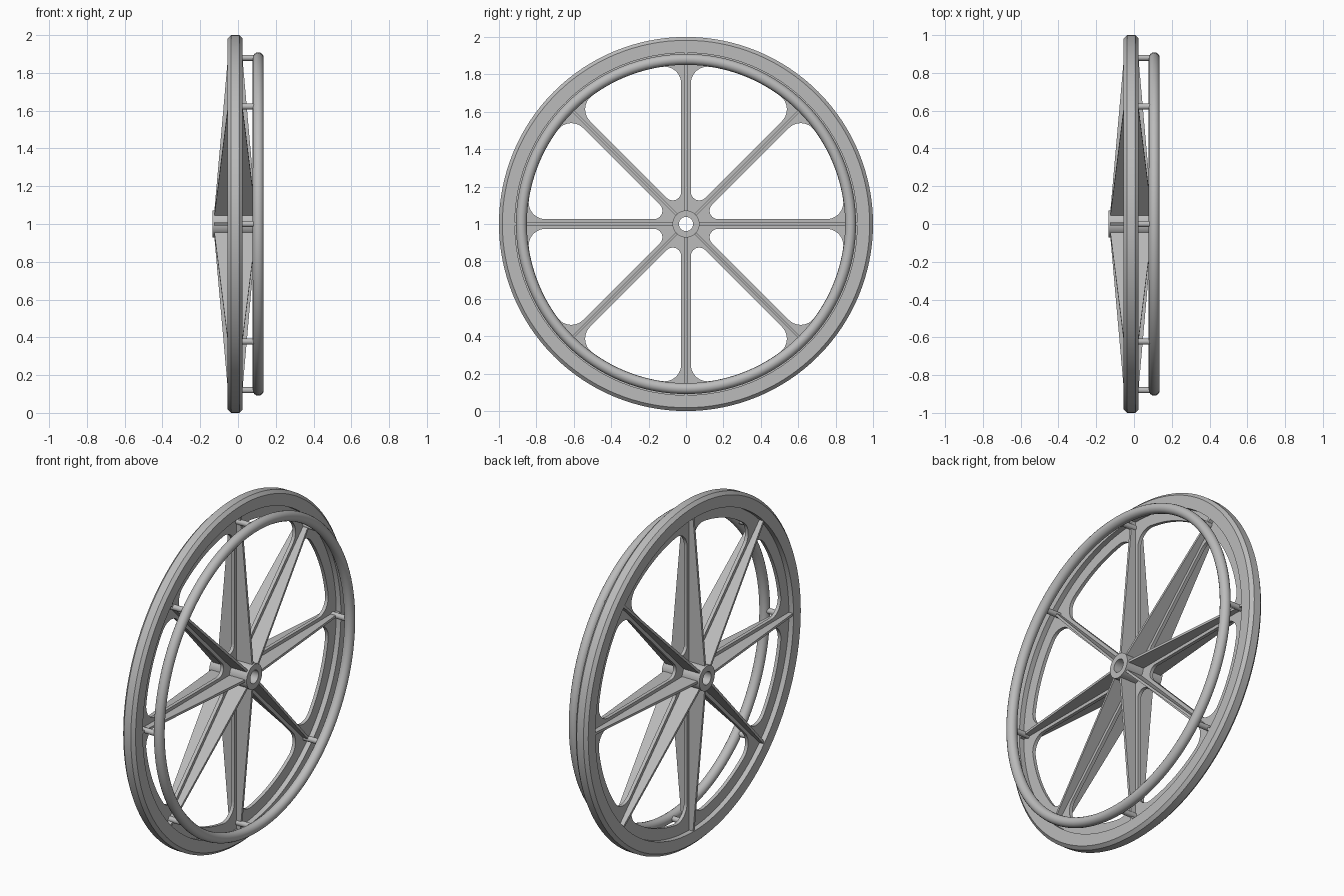
import bpy, bmesh
from math import sin, cos, tan, pi, radians, sqrt, atan2
from mathutils import Matrix, Vector

cube = bpy.data.objects.get("Cube")
if cube:
    bpy.data.objects.remove(cube, do_unlink=True)

SPOKES = 8
STEP = 2 * pi / SPOKES
MID = -0.015            # middle plane of the tyre along the axle
AXLE = (radians(90), 0, radians(90))   # local z becomes the axle (world x)

grey = bpy.data.materials.new("plain grey")
grey.use_nodes = True
grey.diffuse_color = (0.5, 0.5, 0.5, 1)
grey.node_tree.nodes["Principled BSDF"].inputs["Base Color"].default_value = (0.5, 0.5, 0.5, 1)


def place(obj, smooth=True):
    """Stand the part on its axle, colour it and shade it."""
    obj.location = (0, 0, 1)
    obj.rotation_euler = AXLE
    obj.data.materials.clear()
    obj.data.materials.append(grey)
    bpy.ops.object.select_all(action='DESELECT')
    obj.select_set(True)
    bpy.context.view_layer.objects.active = obj
    if smooth:
        bpy.ops.object.shade_smooth_by_angle(angle=radians(30))


def add_mesh(name, bm, smooth=True):
    bmesh.ops.recalc_face_normals(bm, faces=bm.faces[:])
    mesh = bpy.data.meshes.new(name)
    bm.to_mesh(mesh)
    bm.free()
    obj = bpy.data.objects.new(name, mesh)
    bpy.context.collection.objects.link(obj)
    place(obj, smooth)


def lathe(name, profile, segments):
    """Turn a closed (radius, height) profile around the axle."""
    bm = bmesh.new()
    verts = [bm.verts.new((r, 0, z)) for r, z in profile]
    edges = [bm.edges.new((a, b)) for a, b in zip(verts, verts[1:] + verts[:1])]
    bmesh.ops.spin(bm, geom=verts + edges, axis=(0, 0, 1), cent=(0, 0, 0),
                   angle=2 * pi, steps=segments)
    bmesh.ops.remove_doubles(bm, verts=bm.verts[:], dist=1e-4)
    add_mesh(name, bm)


def arc(cx, cy, radius, start, end, count):
    return [(cx + radius * cos(start + (end - start) * i / count),
             cy + radius * sin(start + (end - start) * i / count))
            for i in range(count + 1)]


# Tyre with chamfered outer corners
half, ch = 0.04, 0.018
lathe("tyre", [(0.915, MID - half), (1 - ch, MID - half), (1, MID - half + ch),
               (1, MID + half - ch), (1 - ch, MID + half), (0.915, MID + half)], 128)

# Hollow hub
lathe("hub", [(0.038, -0.136), (0.072, -0.136), (0.072, 0.106), (0.038, 0.106)], 48)

# Hand rim
lathe("hand_rim", arc(0.88, 0.107, 0.029, 0, 2 * pi * 15 / 16, 15), 128)


# Thin web plate: disc with eight rounded openings between the spokes
def opening():
    """Outline of one opening, symmetric about the local x axis."""
    side, inner, corner, outer = 0.026, 0.045, 0.09, 0.85
    h = STEP / 2
    pts = arc((side + inner) / sin(h), 0, inner, 1.5 * pi - h, pi / 2 + h, 12)
    along = sqrt((outer - corner) ** 2 - (side + corner) ** 2)
    # corner centre, measured from the upper spoke line
    centre = Matrix.Rotation(h, 2) @ Vector((along, -(side + corner)))
    a = atan2(centre.y, centre.x)
    pts += arc(centre.x, centre.y, corner, h + pi / 2, a, 12)
    pts += arc(0, 0, outer, a, -a, 16)[1:-1]
    pts += arc(centre.x, -centre.y, corner, -a, -h - pi / 2, 12)
    return pts


def add_loop(curve, points):
    spline = curve.splines.new('POLY')
    spline.points.add(len(points) - 1)
    for p, (x, y) in zip(spline.points, points):
        p.co = (x, y, 0, 1)
    spline.use_cyclic_u = True


plate = bpy.data.curves.new("web_plate", 'CURVE')
plate.dimensions = '2D'
plate.fill_mode = 'BOTH'
plate.extrude = 0.01
add_loop(plate, arc(0, 0, 0.93, 0, 2 * pi * 127 / 128, 127))
add_loop(plate, arc(0, 0, 0.06, 0, 2 * pi * 31 / 32, 31))
for i in range(SPOKES):
    turn = Matrix.Rotation((i + 0.5) * STEP, 2)
    add_loop(plate, [turn @ Vector(p) for p in opening()])
web = bpy.data.objects.new("web_plate", plate)
bpy.context.collection.objects.link(web)
bpy.ops.object.select_all(action='DESELECT')
web.select_set(True)
bpy.context.view_layer.objects.active = web
bpy.ops.object.convert(target='MESH')
web = bpy.context.view_layer.objects.active
web.data.transform(Matrix.Translation((0, 0, MID)))
place(web)

# Tapered spoke ribs, tall at the hub and low at the tyre
bm = bmesh.new()
for i in range(SPOKES):
    turn = Matrix.Rotation(i * STEP, 3, 'Z')
    outline = [(0.06, MID - 0.111), (0.92, MID - 0.035),
               (0.92, MID + 0.035), (0.06, MID + 0.111)]
    face = bm.faces.new([bm.verts.new(turn @ Vector((r, -0.007, z))) for r, z in outline])
    new = bmesh.ops.extrude_face_region(bm, geom=[face])["geom"]
    bmesh.ops.translate(bm, vec=turn @ Vector((0, 0.014, 0)),
                        verts=[v for v in new if isinstance(v, bmesh.types.BMVert)])
add_mesh("spoke_ribs", bm, smooth=False)

# Posts joining the spokes to the hand rim
bm = bmesh.new()
for i in range(SPOKES):
    spot = Matrix.Rotation(i * STEP, 4, 'Z') @ Matrix.Translation((0.88, 0, 0.046))
    bmesh.ops.create_cone(bm, cap_ends=True, segments=20, radius1=0.016,
                          radius2=0.016, depth=0.122, matrix=spot)
add_mesh("hand_rim_posts", bm)
